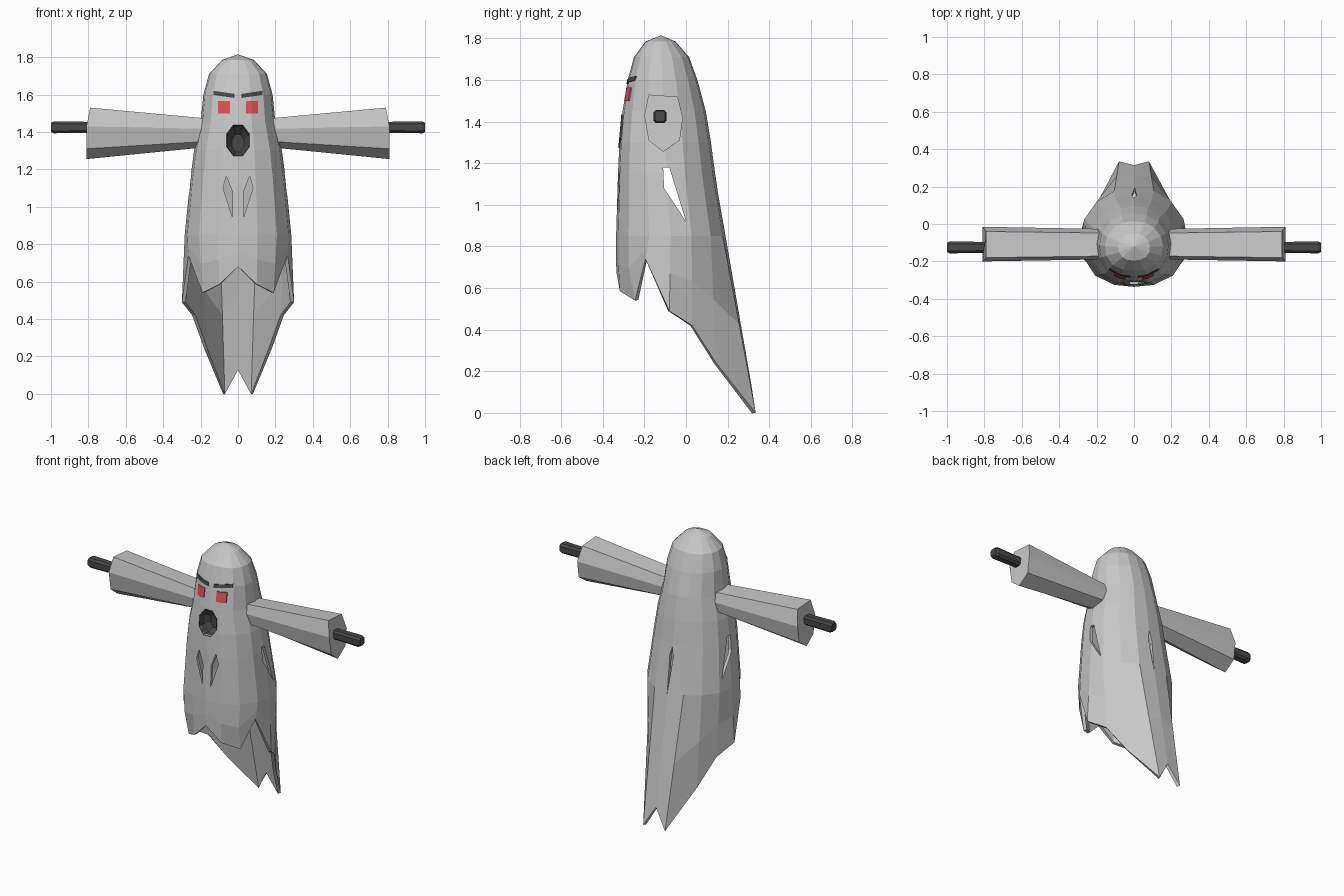
import bpy, bmesh, math
from mathutils import Vector
from mathutils.bvhtree import BVHTree

if "Cube" in bpy.data.objects:
    bpy.data.objects.remove(bpy.data.objects["Cube"])


def material(name, rgb):
    m = bpy.data.materials.new(name)
    m.diffuse_color = (*rgb, 1)
    m.use_nodes = True
    m.node_tree.nodes["Principled BSDF"].inputs["Base Color"].default_value = m.diffuse_color
    return m


CLOTH = material("pale grey cloth", (0.58, 0.58, 0.58))
DARK = material("dark grey", (0.065, 0.065, 0.065))
RED = material("eye red", (0.72, 0.085, 0.09))


def make(name, verts, faces, mat, fix=True):
    me = bpy.data.meshes.new(name)
    me.from_pydata([tuple(v) for v in verts], [], faces)
    if fix:
        bm = bmesh.new()
        bm.from_mesh(me)
        bmesh.ops.recalc_face_normals(bm, faces=bm.faces)
        bm.to_mesh(me)
        bm.free()
    me.materials.append(mat)
    ob = bpy.data.objects.new(name, me)
    bpy.context.collection.objects.link(ob)
    return ob


def loft(name, loops, mat, caps=(True, True)):
    """Skin between equal loops of points, with optional end caps."""
    n = len(loops[0])
    verts = [p for lp in loops for p in lp]
    faces = [(i * n + j, i * n + (j + 1) % n, (i + 1) * n + (j + 1) % n, (i + 1) * n + j)
             for i in range(len(loops) - 1) for j in range(n)]
    if caps[0]:
        faces.append(tuple(range(n)))
    if caps[1]:
        faces.append(tuple(range(len(verts) - n, len(verts))))
    return make(name, verts, faces, mat)


# robe: rings of (z, half width, front y, back y) over a rounded 16-sided section
RINGS = [(1.785, .085, -.195, -.05), (1.71, .155, -.25, .015), (1.6, .185, -.28, .055),
         (1.45, .2, -.305, .095), (1.3, .235, -.32, .12), (1.15, .255, -.327, .14),
         (.98, .272, -.332, .168), (.85, .285, -.336, .19)]
SECTION = [(0, -1), (.37, -.96), (.73, -.77), (.95, -.4), (1, 0), (.93, .38), (.7, .73), (.37, .95), (0, 1)]
# ragged hem, one point for each column from front centre to back centre
HEM = [(0, -.335, .68), (.1, -.318, .585), (.19, -.245, .54), (.265, -.195, .74), (.3, -.08, .49),
       (.245, .03, .42), (.18, .145, .24), (.08, .335, 0), (0, .315, .13)]


def column(j):
    return (j, 1) if j <= 8 else (16 - j, -1)


verts = [Vector((0, -.12, 1.815))]
for z, w, yf, yb in RINGS:
    for j in range(16):
        k, s = column(j)
        u, v = SECTION[k]
        verts.append(Vector((s * u * w, (yf + yb) / 2 + v * (yb - yf) / 2, z)))
last = verts[-16:]
for f in (.5, 1):
    for j in range(16):
        k, s = column(j)
        x, y, z = HEM[k]
        p = last[j].lerp(Vector((s * x, y, z)), f)
        if f < 1 and k < 3:      # front panel stays full before curling in
            p.y = last[j].y
        verts.append(p)
faces = [(0, 1 + j, 1 + (j + 1) % 16) for j in range(16)]
for i in range(len(RINGS) + 1):
    for j in range(16):
        a, b = 1 + i * 16 + j, 1 + i * 16 + (j + 1) % 16
        faces.append((a, a + 16, b + 16, b))
robe = make("robe", verts, faces, CLOTH, fix=False)
surface = BVHTree.FromPolygons(verts, faces)
solid = robe.modifiers.new("cloth thickness", 'SOLIDIFY')
solid.thickness = .02
solid.offset = -1


# tears in the cloth and the mouth opening
def cut(name, near, far):
    c = loft(name, [near, far], CLOTH)
    c.hide_render = True
    c.display_type = 'WIRE'
    m = robe.modifiers.new(name, 'BOOLEAN')
    m.operation = 'DIFFERENCE'
    m.solver = 'EXACT'
    m.object = c


FRONT_TEAR = [(.062, 1.165), (.08, 1.1), (.03, .945), (.03, 1.08)]
SIDE_TEAR = [(-.11, 1.18), (-.08, 1.18), (0, .92), (-.105, 1.08)]
BACK_TEAR = [(0, 1.13), (.014, 1.08), (.004, .83), (-.012, 1.06)]
for s, side in ((1, "right"), (-1, "left")):
    cut("front_tear_cutter_" + side, [(s * x, -.5, z) for x, z in FRONT_TEAR],
        [(s * x, -.2, z) for x, z in FRONT_TEAR])
    cut("side_tear_cutter_" + side, [(s * .12, y, z) for y, z in SIDE_TEAR],
        [(s * .5, y, z) for y, z in SIDE_TEAR])
cut("back_tear_cutter", [(x, .05, z) for x, z in BACK_TEAR], [(x, .5, z) for x, z in BACK_TEAR])


def oval(rx, rz, zc, y, lean=0):
    pts = []
    for i in range(8):
        a = math.radians(22.5 + 45 * i)
        z = zc + rz * math.sin(a)
        pts.append((rx * math.cos(a), y + lean * (z - zc), z))
    return pts


cut("mouth_cutter", oval(.066, .088, 1.355, -.5), oval(.066, .088, 1.355, -.2))
# dark mouth cup
loft("mouth", [oval(.067, .089, 1.355, -.318, .09), oval(.06, .08, 1.35, -.27),
               oval(.034, .05, 1.34, -.24)], DARK, caps=(False, True))


# thin plates following the face: eyes and brows
def plate(name, x0, x1, z0, z1, rise, mat, s):
    loops = []
    for i in range(5):
        x = x0 + (x1 - x0) * i / 4
        lp = []
        for z, d in ((z0, -.005), (z1, -.005), (z1, .004), (z0, .004)):
            z += rise * i / 4
            hit = surface.ray_cast(Vector((s * x, -1, z)), Vector((0, 1, 0)))[0]
            lp.append((s * x, hit.y + d, z))
        loops.append(lp)
    loft(name, loops, mat)


# sleeves: seven-sided, flaring toward the cuff
SLEEVE = [(-.18, 1.53), (-.04, 1.52), (-.015, 1.42), (-.03, 1.31), (-.11, 1.255), (-.18, 1.31), (-.2, 1.43)]
for s, side in ((1, "right"), (-1, "left")):
    plate("eye_" + side, .044, .106, 1.5, 1.565, 0, RED, s)
    plate("brow_" + side, .02, .132, 1.582, 1.604, .016, DARK, s)
    outer = [(s * (.79 if z > 1.5 else .81), y, z) for y, z in SLEEVE]
    inner = [(s * .17, -.11 + (y + .11) * .88, 1.4 + (z - 1.4) * .56) for y, z in SLEEVE]
    loft("sleeve_" + side, [inner, outer], CLOTH)
    # hand: chamfered square bar
    loops = []
    for x, r in ((.78, .029), (.985, .032), (1.0, .025)):
        c = r * .6
        loops.append([(s * x, -.125 + a, 1.425 + b) for a, b in
                      ((r, c), (c, r), (-c, r), (-r, c), (-r, -c), (-c, -r), (c, -r), (r, -c))])
    loft("hand_" + side, loops, DARK)
